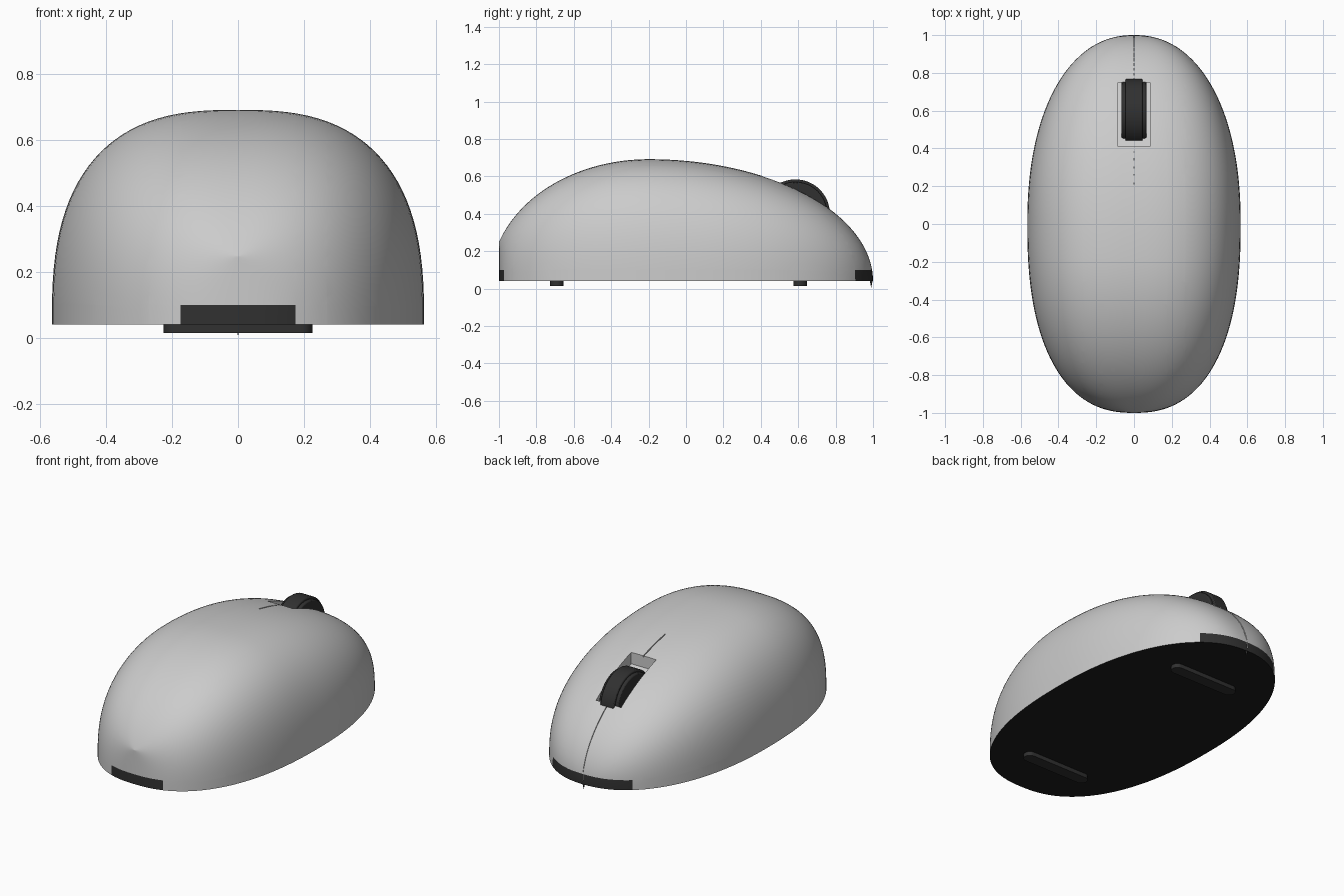
import bpy, bmesh, math

if "Cube" in bpy.data.objects:
    bpy.data.objects.remove(bpy.data.objects["Cube"])


def material(name, v):
    m = bpy.data.materials.new(name)
    m.diffuse_color = (v, v, v, 1)
    m.use_nodes = True
    m.node_tree.nodes["Principled BSDF"].inputs["Base Color"].default_value = m.diffuse_color
    return m


GREY = material("shell_grey", 0.6)
DARK = material("dark_plastic", 0.03)
BASE = material("base_black", 0.012)


def make_object(name, bm, mats=()):
    bmesh.ops.recalc_face_normals(bm, faces=bm.faces)
    me = bpy.data.meshes.new(name)
    bm.to_mesh(me)
    bm.free()
    ob = bpy.data.objects.new(name, me)
    bpy.context.collection.objects.link(ob)
    for m in mats:
        me.materials.append(m)
    return ob


def smooth(ob, angle=35):
    bpy.ops.object.select_all(action='DESELECT')
    ob.select_set(True)
    bpy.context.view_layer.objects.active = ob
    bpy.ops.object.shade_smooth_by_angle(angle=math.radians(angle))


def half_width(y):
    n = 2.2 if y > 0 else 2.4
    return 0.565 * (1 - abs(y) ** n) ** (1 / n)


def top(y):
    t = (y + 0.2) / (1.2 if y > -0.2 else 0.844)
    return 0.04 + 0.652 * math.sqrt(max(0, 1 - t * t))


def extrude_x(name, profile, half, mats=()):
    """Solid from a y-z profile, centred on x = 0."""
    bm = bmesh.new()
    a = [bm.verts.new((-half, y, z)) for y, z in profile]
    b = [bm.verts.new((half, y, z)) for y, z in profile]
    bm.faces.new(a)
    bm.faces.new(b)
    n = len(a)
    for i in range(n):
        j = (i + 1) % n
        bm.faces.new((a[i], a[j], b[j], b[i]))
    return make_object(name, bm, mats)


# Shell: superelliptic sections lofted along y
bm = bmesh.new()
N, M = 72, 56
rings = []
for i in range(N + 1):
    y = max(-0.99998, min(0.9999, -math.cos(math.pi * i / N)))
    w, h = half_width(y), top(y) - 0.04
    ring = []
    for k in range(M + 1):
        a = math.pi * k / M
        c, s = math.cos(a), max(0, math.sin(a))
        x = w * math.copysign(abs(c) ** (2 / 2.7), c)
        z = 0.04 + (h * s ** (2 / 2.7) if 0 < k < M else 0)
        ring.append(bm.verts.new((x, y, z)))
    rings.append(ring)
for r, q in zip(rings, rings[1:]):
    for k in range(M + 1):
        j = (k + 1) % (M + 1)
        bm.faces.new((r[k], r[j], q[j], q[k]))
bm.faces.new(rings[0])
bm.faces.new(rings[-1])

# Dark end patches and black underside, split along straight cuts
cuts = [((0, 0, 0.1), (0, 0, 1))] + [((x, 0, 0), (1, 0, 0)) for x in (-0.27, -0.175, 0.175, 0.27)]
for co, no in cuts:
    bmesh.ops.bisect_plane(bm, geom=bm.verts[:] + bm.edges[:] + bm.faces[:],
                           plane_co=co, plane_no=no, dist=1e-6)
for f in bm.faces:
    c = f.calc_center_median()
    if c.z < 0.0401:
        f.material_index = 2
    elif c.z < 0.1 and abs(c.y) > 0.8 and abs(c.x) < (0.175 if c.y < 0 else 0.27):
        f.material_index = 1
shell = make_object("shell", bm, (GREY, DARK, BASE))

# Wheel slot and centre seam
slot = extrude_x("slot_cutter", [(0.41, 0.53), (0.75, 0.36), (0.75, 0.9), (0.41, 0.9)], 0.085)
line = [(0.2 + 0.79 * i / 30, top(0.2 + 0.79 * i / 30) - 0.008) for i in range(31)]
seam = extrude_x("seam_cutter", line + [(0.993, 0.06), (1.1, 0.06), (1.1, 0.9), (0.2, 0.9)], 0.003)
for cutter in (slot, seam):
    cutter.hide_render = True
    cutter.hide_set(True)
    mod = shell.modifiers.new(cutter.name, 'BOOLEAN')
    mod.object = cutter
    mod.operation = 'DIFFERENCE'
    mod.solver = 'EXACT'
    bpy.context.view_layer.objects.active = shell
    bpy.ops.object.modifier_apply(modifier=mod.name)
for cutter in (slot, seam):
    bpy.data.objects.remove(cutter)
smooth(shell)

# Scroll wheel: hub with a raised tyre
for name, r, half in (("wheel_hub", 0.17, 0.065), ("wheel_tyre", 0.184, 0.046)):
    circle = [(0.585 + r * math.cos(math.tau * i / 64), 0.4 + r * math.sin(math.tau * i / 64))
              for i in range(64)]
    wheel = extrude_x(name, circle, half, (DARK,))
    bev = wheel.modifiers.new("bevel", 'BEVEL')
    bev.width, bev.segments = 0.006, 2
    bev.limit_method, bev.angle_limit = 'ANGLE', math.radians(40)
    smooth(wheel)

# Glide feet: flat stadium pads
for name, cy in (("front_foot", -0.69), ("rear_foot", 0.61)):
    bm = bmesh.new()
    r, pts = 0.036, []
    for s in (1, -1):
        for i in range(13):
            a = -math.pi / 2 + math.pi * i / 12
            pts.append((s * (0.19 + r * math.cos(a)), cy + s * r * math.sin(a)))
    face = bm.faces.new([bm.verts.new((x, y, 0.042)) for x, y in pts])
    ext = bmesh.ops.extrude_face_region(bm, geom=[face])["geom"]
    bmesh.ops.translate(bm, vec=(0, 0, -0.027),
                        verts=[v for v in ext if isinstance(v, bmesh.types.BMVert)])
    if face.is_valid is False or len(bm.faces) < 28:
        bm.faces.new([v for v in bm.verts if v.co.z > 0.03])
    smooth(make_object(name, bm, (DARK,)))

# Small point where the seam meets the base at the rear
bpy.ops.mesh.primitive_cone_add(vertices=12, radius1=0, radius2=0.01, depth=0.05,
                                location=(0, 0.99, 0.03))
tip = bpy.context.object
tip.name = "seam_tip"
tip.data.materials.append(DARK)
